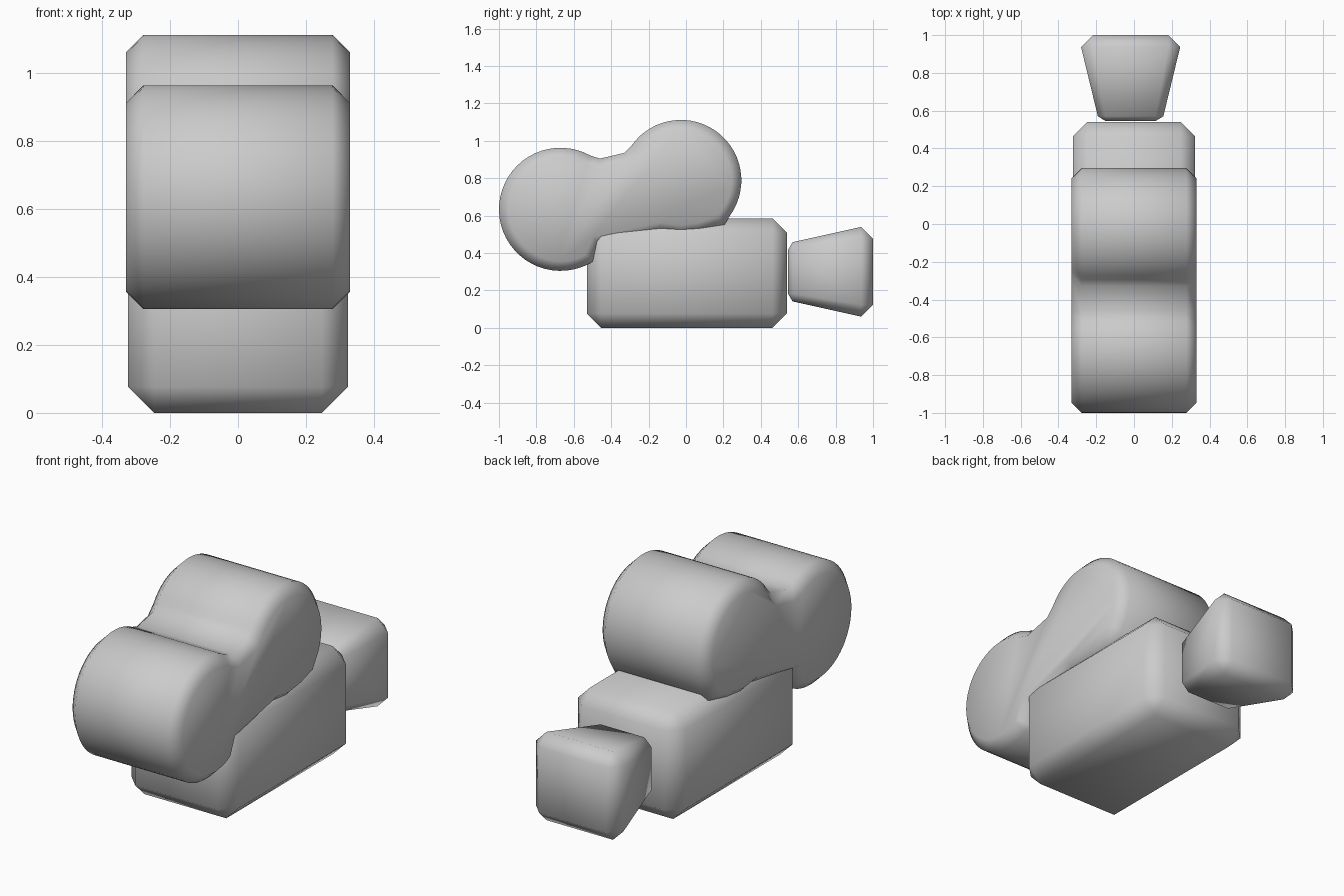
import bpy, bmesh, math
from mathutils import Vector, Matrix

cube = bpy.data.objects.get("Cube")
if cube:
    bpy.data.objects.remove(cube, do_unlink=True)

grey = bpy.data.materials.new("plain_grey")
grey.use_nodes = True
grey.diffuse_color = (0.6, 0.6, 0.6, 1)
grey.node_tree.nodes["Principled BSDF"].inputs["Base Color"].default_value = (0.6, 0.6, 0.6, 1)


def finish(name, bm):
    """Turn a bmesh into a smooth shaded grey object."""
    bmesh.ops.recalc_face_normals(bm, faces=bm.faces[:])
    for f in bm.faces:
        f.smooth = True
    mesh = bpy.data.meshes.new(name)
    bm.to_mesh(mesh)
    bm.free()
    mesh.materials.append(grey)
    obj = bpy.data.objects.new(name, mesh)
    bpy.context.collection.objects.link(obj)
    return obj


def chamfered_box(size, chamfer):
    bm = bmesh.new()
    bmesh.ops.create_cube(bm, size=1)
    bmesh.ops.scale(bm, vec=size, verts=bm.verts[:])
    bmesh.ops.bevel(bm, geom=bm.edges[:], offset=chamfer, segments=1, affect='EDGES')
    return bm


def arc(cy, cz, r, start, end, n):
    angles = [math.radians(start + (end - start) * i / n) for i in range(n + 1)]
    return [(cy + r * math.cos(a), cz + r * math.sin(a)) for a in angles]


# Camera body
bm = chamfered_box((0.648, 1.07, 0.585), 0.077)
bmesh.ops.translate(bm, vec=(0, 0.005, 0.2925), verts=bm.verts[:])
finish("camera_body", bm)

# Lens hood: chamfered box tapering towards the body
bm = chamfered_box((0.525, 0.455, 0.48), 0.063)
for v in bm.verts:
    if v.co.y < 0:
        v.co.x *= 0.66
        v.co.z *= 0.66
        v.co.y = -0.2275 + (v.co.y + 0.2275) * 0.4
bmesh.ops.translate(bm, vec=(-0.018, 0.7725, 0.3), verts=bm.verts[:])
finish("lens_hood", bm)

# Twin reel housing: two discs joined by a neck, extruded across x
profile = arc(-0.027, 0.789, 0.323, -36, 146, 28)
profile += [(-0.328, 0.936), (-0.46, 0.905)]
profile += arc(-0.671, 0.634, 0.329, 61, 302, 36)
profile += [(-0.46, 0.442), (-0.134, 0.51), (-0.027, 0.496), (0.08, 0.511), (0.205, 0.55)]
half = 0.33
bm = bmesh.new()
cap = bm.faces.new([bm.verts.new((-half, y, z)) for y, z in profile])
ext = bmesh.ops.extrude_face_region(bm, geom=[cap], use_keep_orig=True)
moved = [e for e in ext["geom"] if isinstance(e, bmesh.types.BMVert)]
bmesh.ops.translate(bm, vec=(2 * half, 0, 0), verts=moved)
bmesh.ops.recalc_face_normals(bm, faces=bm.faces[:])
rims = [e for e in bm.edges if abs(e.verts[0].co.x - e.verts[1].co.x) < 0.01]
bmesh.ops.bevel(bm, geom=rims, offset=0.052, segments=1, affect='EDGES')
finish("reel_housing", bm)
